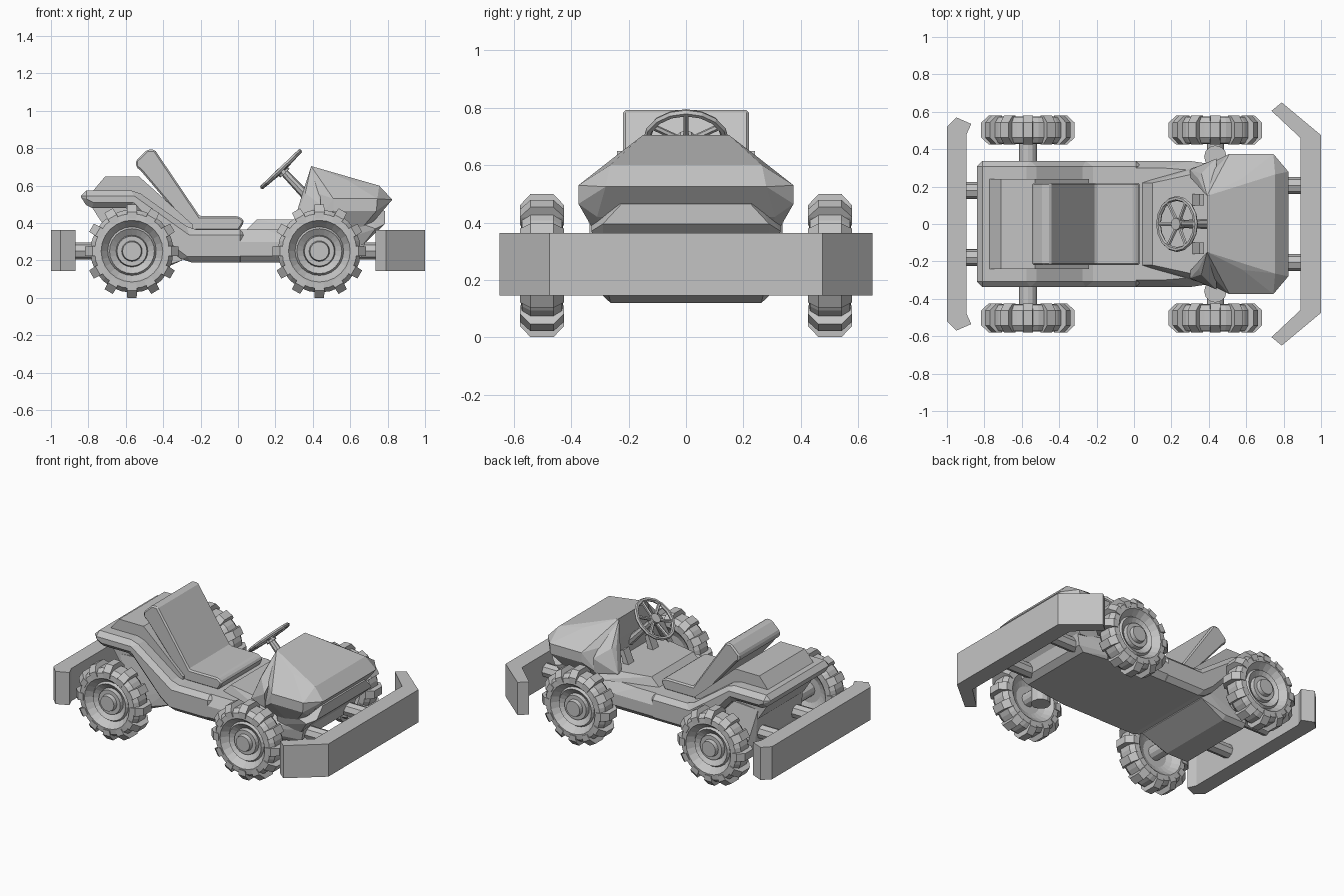
import bpy, bmesh, math
from mathutils import Vector, Matrix

if "Cube" in bpy.data.objects:
    bpy.data.objects.remove(bpy.data.objects["Cube"])

grey = bpy.data.materials.new("plain grey")
grey.diffuse_color = (0.55, 0.55, 0.55, 1)
grey.use_nodes = True
grey.node_tree.nodes["Principled BSDF"].inputs["Base Color"].default_value = grey.diffuse_color


def finish(name, bm, bevel=0):
    bmesh.ops.recalc_face_normals(bm, faces=bm.faces[:])
    me = bpy.data.meshes.new(name)
    bm.to_mesh(me)
    bm.free()
    me.materials.append(grey)
    ob = bpy.data.objects.new(name, me)
    bpy.context.collection.objects.link(ob)
    if bevel:
        m = ob.modifiers.new("bevel", 'BEVEL')
        m.width = bevel
        m.segments = 1
        m.limit_method = 'ANGLE'
    return ob


def add_hull(bm, pts):
    vs = [bm.verts.new(p) for p in pts]
    r = bmesh.ops.convex_hull(bm, input=vs)
    junk = {v for v in r["geom_interior"] + r["geom_unused"] if isinstance(v, bmesh.types.BMVert)}
    bmesh.ops.delete(bm, geom=[v for v in junk if v.is_valid and not v.link_faces], context='VERTS')


def hull(name, pts, mirror=True, bevel=0):
    bm = bmesh.new()
    add_hull(bm, pts + ([(x, -y, z) for x, y, z in pts] if mirror else []))
    bmesh.ops.dissolve_limit(bm, angle_limit=0.04, verts=bm.verts[:], edges=bm.edges[:])
    return finish(name, bm, bevel)


def prism(name, profile, a, b, axis, bevel=0):
    """Extrude a profile from a to b along y (profile in xz) or z (profile in xy)."""
    bm = bmesh.new()
    place = (lambda p, t: (p[0], t, p[1])) if axis == 'y' else (lambda p, t: (p[0], p[1], t))
    lo = [bm.verts.new(place(p, a)) for p in profile]
    hi = [bm.verts.new(place(p, b)) for p in profile]
    n = len(profile)
    bm.faces.new(lo)
    bm.faces.new(hi)
    for i in range(n):
        j = (i + 1) % n
        bm.faces.new((lo[i], lo[j], hi[j], hi[i]))
    return finish(name, bm, bevel)


def add_rod(bm, p, q, r, sides=8, r2=None):
    p, q = Vector(p), Vector(q)
    d = q - p
    m = Matrix.Translation((p + q) / 2) @ d.to_track_quat('Z', 'Y').to_matrix().to_4x4()
    bmesh.ops.create_cone(bm, cap_ends=True, segments=sides, radius1=r,
                          radius2=r2 or r, depth=d.length, matrix=m)


def rod(name, p, q, r, sides=8, r2=None):
    bm = bmesh.new()
    add_rod(bm, p, q, r, sides, r2)
    return finish(name, bm)


# Wheels: lathed tyre and rim with twelve tread lugs
TYRE = [(-.02, 0), (-.02, .09), (-.035, .125), (-.06, .15), (-.073, .165), (-.07, .2), (-.04, .222), (.04, .222),
        (.07, .2), (.073, .165), (.06, .155), (.03, .13), (.045, .12), (.02, .085),
        (.045, .08), (.045, .055), (.07, .05), (.07, 0)]


def wheel(name, cx, side):
    bm = bmesh.new()
    n = 24
    at = lambda r, a, y: (cx + r * math.sin(a), side * (.502 + y), .25 + r * math.cos(a))
    rings = [[bm.verts.new(at(max(r, .001), 2 * math.pi * i / n, y)) for i in range(n)] for y, r in TYRE]
    for ra, rb in zip(rings, rings[1:]):
        for i in range(n):
            j = (i + 1) % n
            bm.faces.new((ra[i], ra[j], rb[j], rb[i]))
    bm.faces.new(rings[0])
    bm.faces.new(rings[-1])
    for k in range(12):
        a = k * math.pi / 6
        add_hull(bm, [at(r, a + s * w, t * y) for s in (-1, 1) for t in (-1, 1)
                      for r, y, w in ((.251, .04, .1), (.212, .077, .13), (.175, .077, .13), (.2, .03, .13))])
    finish(name, bm)


for s, tag in ((1, "left"), (-1, "right")):
    wheel("rear_wheel_" + tag, -.567, s)
    wheel("front_wheel_" + tag, .435, s)
    # Steering knuckle, bumper struts, pedals
    rod("front_knuckle_" + tag, (.435, s * .36, .17), (.435, s * .36, .34), .06, 12)
    rod("front_stub_" + tag, (.435, s * .25, .25), (.435, s * .49, .25), .045, 12)
    rod("front_strut_" + tag, (.6, s * .205, .25), (.92, s * .205, .25), .045)
    rod("rear_strut_" + tag, (-.6, s * .18, .25), (-.92, s * .18, .25), .045)
    prism("pedal_" + tag, [(.31, .41), (.35, .41), (.375, .5), (.35, .51)], s * .1, s * .16, 'y')
    # Cowl wing rising from the platform to the dash
    hull("cowl_wing_" + tag, [(x, s * y, z) for x, y, z in (
        (.30, .25, .41), (.30, .29, .41), (.345, .24, .56), (.36, .27, .56),
        (.44, .24, .57), (.44, .35, .5), (.44, .34, .4), (.39, .15, .70), (.44, .15, .69))], mirror=False)

rod("rear_axle", (-.567, -.49, .25), (-.567, .49, .25), .048, 12)

# Body: side rails with wheel-arch step, raised rear deck, underbody
prism("body", [(-.84, .575), (-.545, .575), (-.25, .365), (.04, .365), (.04, .19),
               (-.28, .19), (-.36, .25), (-.57, .48), (-.78, .48), (-.84, .51)], -.337, .337, 'y', .03)
prism("rear_deck", [(-.785, .56), (-.71, .65), (-.53, .65), (-.24, .39), (-.24, .3), (-.7, .36), (-.785, .49)],
      -.24, .24, 'y')
hull("rear_block", [(-.70, .24, .42), (-.68, .24, .2), (-.64, .29, .145), (-.64, .263, .12),
                    (-.48, .29, .145), (-.48, .263, .12), (-.3, .28, .2), (-.3, .28, .3), (-.45, .26, .45)])
hull("front_floor", [(-.05, .337, .225), (-.05, .305, .19), (-.05, .337, .30), (.3, .337, .30), (-.05, .30, .365),
                     (.15, .30, .365), (.4, .28, .365), (.3, .337, .225), (.3, .305, .19), (.62, .26, .19),
                     (.66, .27, .22), (.68, .28, .30)])

# Low platform between seat and dash
hull("foot_platform", [(.04, .22, .36), (.10, .22, .42), (.42, .29, .42), (.42, .33, .36), (.1, .24, .36)])

# Hood with wide nose, and the sloped panel below it
hull("hood", [(.39, .15, .705), (.555, .195, .655), (.39, .25, .57), (.755, .265, .60), (.825, .28, .525),
              (.745, .375, .53), (.74, .375, .465), (.51, .375, .53), (.51, .375, .465), (.58, .245, .632),
              (.735, .31, .42), (.62, .31, .40), (.42, .33, .40), (.44, .2, .3), (.6, .28, .3)])
hull("lower_grille", [(.785, .225, .465), (.785, .29, .395), (.735, .33, .37), (.67, .29, .285),
                      (.5, .29, .29), (.5, .33, .45), (.7, .25, .48)])

# Seat: one bent profile
prism("seat", [(-.545, .735), (-.485, .792), (-.445, .792), (-.205, .437), (0, .437), (.03, .418), (.03, .4),
               (.005, .36), (-.25, .36), (-.52, .68), (-.545, .70)], -.22, .22, 'y', .015)

# Bumpers: plan outlines extruded upwards
front = [(1, .475), (.79, .65), (.735, .605), (.89, .46)]
rear = [(-1, .52), (-.95, .57), (-.87, .535), (-.895, .48)]
for name, half in (("front_bumper", front), ("rear_bumper", rear)):
    prism(name, half + [(x, -y) for x, y in reversed(half)], .145, .363, 'z')

# Steering wheel: rim, hub, six spokes, column
c = Vector((.23, 0, .688))
axis = Vector((.69, 0, -.724)).normalized()
u, v = Vector((0, 1, 0)), axis.cross(Vector((0, 1, 0)))
bm = bmesh.new()
rings = []
for i in range(16):
    a = i * math.pi / 8
    d = u * math.cos(a) + v * math.sin(a)
    rings.append([bm.verts.new(c + d * (.137 + .013 * math.cos(b)) + axis * .013 * math.sin(b))
                  for b in (k * math.pi / 3 for k in range(6))])
for i in range(16):
    for k in range(6):
        p, q, l = rings[i], rings[(i + 1) % 16], (k + 1) % 6
        bm.faces.new((p[k], q[k], q[l], p[l]))
for i in range(6):
    a = i * math.pi / 3
    add_rod(bm, c + axis * .01, c + (u * math.sin(a) + v * math.cos(a)) * .135, .011, 6)
add_rod(bm, c - axis * .012, c + axis * .03, .034, 10)
finish("steering_wheel", bm)
rod("steering_column", c, c + axis * .27, .02, 8, .028)
